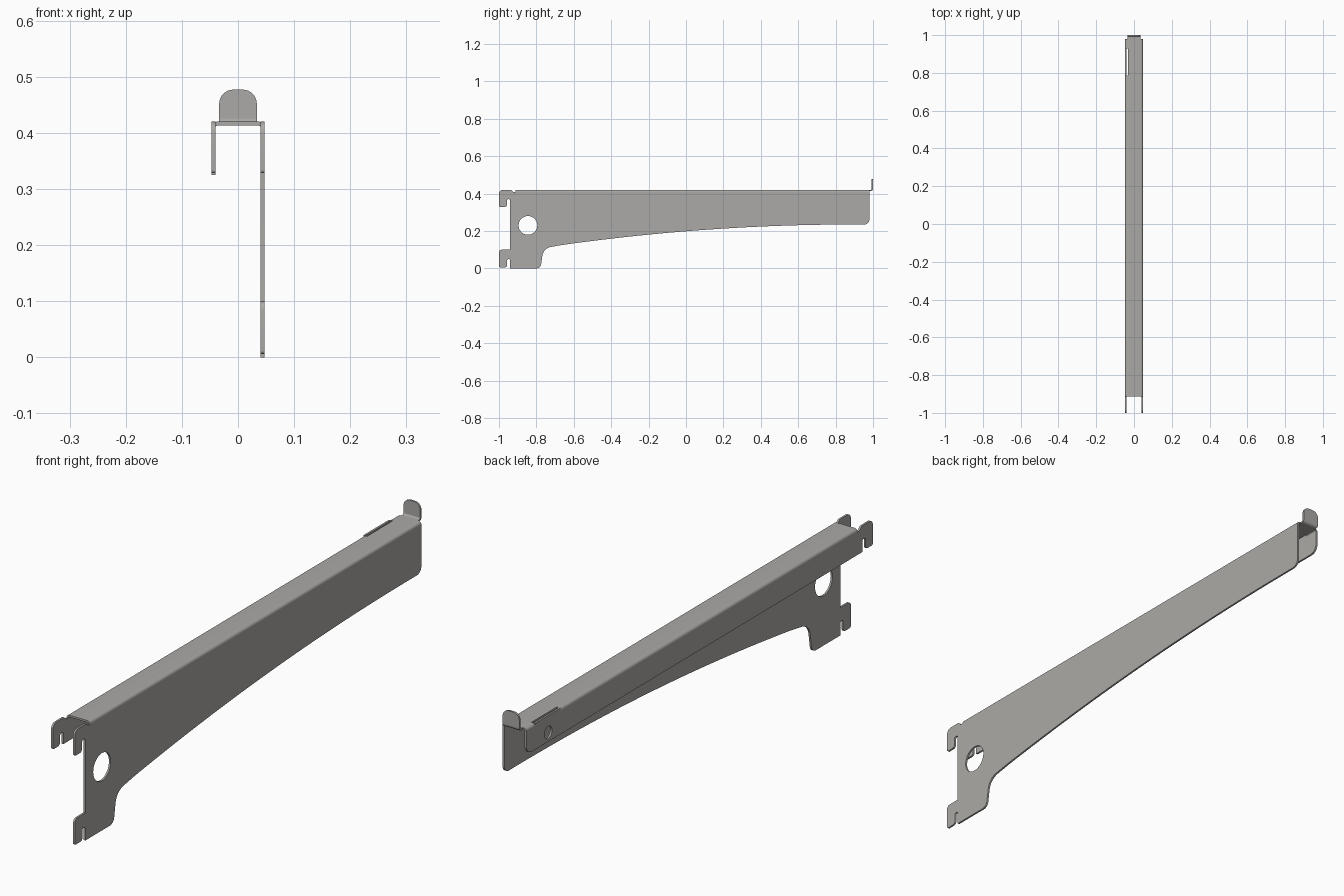
import bpy, math
from mathutils import Vector, Matrix

if "Cube" in bpy.data.objects:
    bpy.data.objects.remove(bpy.data.objects["Cube"])

H, T = 0.0475, 0.007          # half width, sheet thickness
TOP = 0.42

steel = bpy.data.materials.new("grey steel")
steel.diffuse_color = (0.41, 0.40, 0.385, 1)
steel.use_nodes = True
steel.node_tree.nodes["Principled BSDF"].inputs["Base Color"].default_value = steel.diffuse_color


def rounded(points, steps=8):
    """Replace each (a, b, radius) corner by a true arc."""
    out, n = [], len(points)
    for i, p in enumerate(points):
        c = Vector(p[:2])
        r = p[2] if len(p) > 2 else 0
        if r == 0:
            out.append(c)
            continue
        u = (Vector(points[i - 1][:2]) - c).normalized()
        v = (Vector(points[(i + 1) % n][:2]) - c).normalized()
        half = u.angle(v) / 2
        mid = c + (u + v).normalized() * (r / math.sin(half))
        d = r / math.tan(half)
        s, e = c + u * d - mid, c + v * d - mid
        a0 = math.atan2(s.y, s.x)
        da = (math.atan2(e.y, e.x) - a0 + math.pi) % (2 * math.pi) - math.pi
        for k in range(steps + 1):
            a = a0 + da * k / steps
            out.append(mid + r * Vector((math.cos(a), math.sin(a))))
    return out


def circle(a, b, r, n=40):
    return [Vector((a + r * math.cos(2 * math.pi * k / n),
                    b + r * math.sin(2 * math.pi * k / n))) for k in range(n)]


def sheet(name, loops, axis, lo, hi):
    """Extrude a filled outline (with holes) along x or y from lo to hi."""
    cu = bpy.data.curves.new(name, 'CURVE')
    cu.dimensions, cu.fill_mode = '2D', 'BOTH'
    cu.extrude = (hi - lo) / 2
    for loop in loops:
        sp = cu.splines.new('POLY')
        sp.points.add(len(loop) - 1)
        for pt, co in zip(sp.points, loop):
            pt.co = (co.x, co.y, 0, 1)
        sp.use_cyclic_u = True
    ob = bpy.data.objects.new(name, cu)
    bpy.context.collection.objects.link(ob)
    m = (lo + hi) / 2
    if axis == 'x':           # outline in the y-z plane
        rot = Matrix(((0, 0, 1, m), (1, 0, 0, 0), (0, 1, 0, 0), (0, 0, 0, 1)))
    else:                     # outline in the x-z plane
        rot = Matrix(((1, 0, 0, 0), (0, 0, -1, m), (0, 1, 0, 0), (0, 0, 0, 1)))
    bpy.ops.object.select_all(action='DESELECT')
    ob.select_set(True)
    bpy.context.view_layer.objects.active = ob
    bpy.ops.object.convert(target='MESH')
    ob = bpy.context.view_layer.objects.active
    ob.data.transform(rot)
    ob.data.materials.clear()
    ob.data.materials.append(steel)
    bpy.ops.object.shade_smooth_by_angle(angle=math.radians(30))
    return ob


BEND = 0.408                  # height where the bend meets the flanges

# Upper hook, shared by both sides, ending at the start of the top edge
upper_hook = [(-0.94, 0.37, 0.007), (-0.958, 0.37, 0.007), (-0.958, 0.328, 0.012),
              (-1.0, 0.328, 0.006), (-1.0, TOP, 0.02), (-0.935, TOP, 0.01),
              (-0.922, BEND, 0.004), (-0.912, BEND)]

# Tall side plate with two hooks, a round hole and a curved lower edge
belly = [(y, 0.235 - 0.115 * ((0.9 - y) / 1.6) ** 2)
         for y in [-0.66 + 1.56 * k / 30 for k in range(31)]]
tall = upper_hook + [(0.98, BEND), (0.98, 0.235, 0.025)] + belly[::-1] + [
    (-0.762, 0.108, 0.055), (-0.778, 0, 0.025), (-0.94, 0),
    (-0.94, 0.05, 0.007), (-0.956, 0.05, 0.007), (-0.956, 0.006, 0.012),
    (-1.0, 0.006, 0.006), (-1.0, 0.1, 0.015), (-0.94, 0.1)]
sheet("tall_side_plate", [rounded(tall), circle(-0.845, 0.23, 0.05)],
      'x', H - T, H)

# Short side flange with a hook, a small hole and an upright lip at the slot
S0, S1 = 0.785, 0.93
short = upper_hook + [(S0, BEND), (S0, TOP), (S1, TOP), (S1, BEND), (0.98, BEND),
                      (0.98, 0.325, 0.03), (-0.94, 0.325)]
sheet("short_side_flange", [rounded(short), circle(0.855, 0.358, 0.022, 24)],
      'x', -H, -H + T)

# Top web with rounded bends; beside the slot the left bend is missing
right_half = [(H, TOP, 0.0115), (H, BEND), (H - T, BEND), (H - T, TOP - T, 0.0045)]
left_half = [(-H + T, TOP - T, 0.0045), (-H + T, BEND), (-H, BEND), (-H, TOP, 0.0115)]
slot_edge = [(-0.033, TOP - T), (-0.033, TOP)]
for name, left, lo, hi in (("top_web_long", left_half, -0.912, S0),
                           ("top_web_slot", slot_edge, S0, S1),
                           ("top_web_end", left_half, S1, 0.98)):
    sheet(name, [rounded(right_half + left)], 'y', lo, hi)

# Upturned end stop: bend and rounded tab
W = 0.0335
sheet("end_stop_bend", [rounded([(0.975, TOP), (0.993, TOP, 0.005), (0.993, 0.43),
                                 (1.0, 0.43), (1.0, TOP - T, 0.012), (0.975, TOP - T)])],
      'x', -W, W)
sheet("end_stop_tab", [rounded([(-W, 0.43), (-W, 0.477, 0.025),
                                (W, 0.477, 0.025), (W, 0.43)])],
      'y', 0.993, 1.0)
